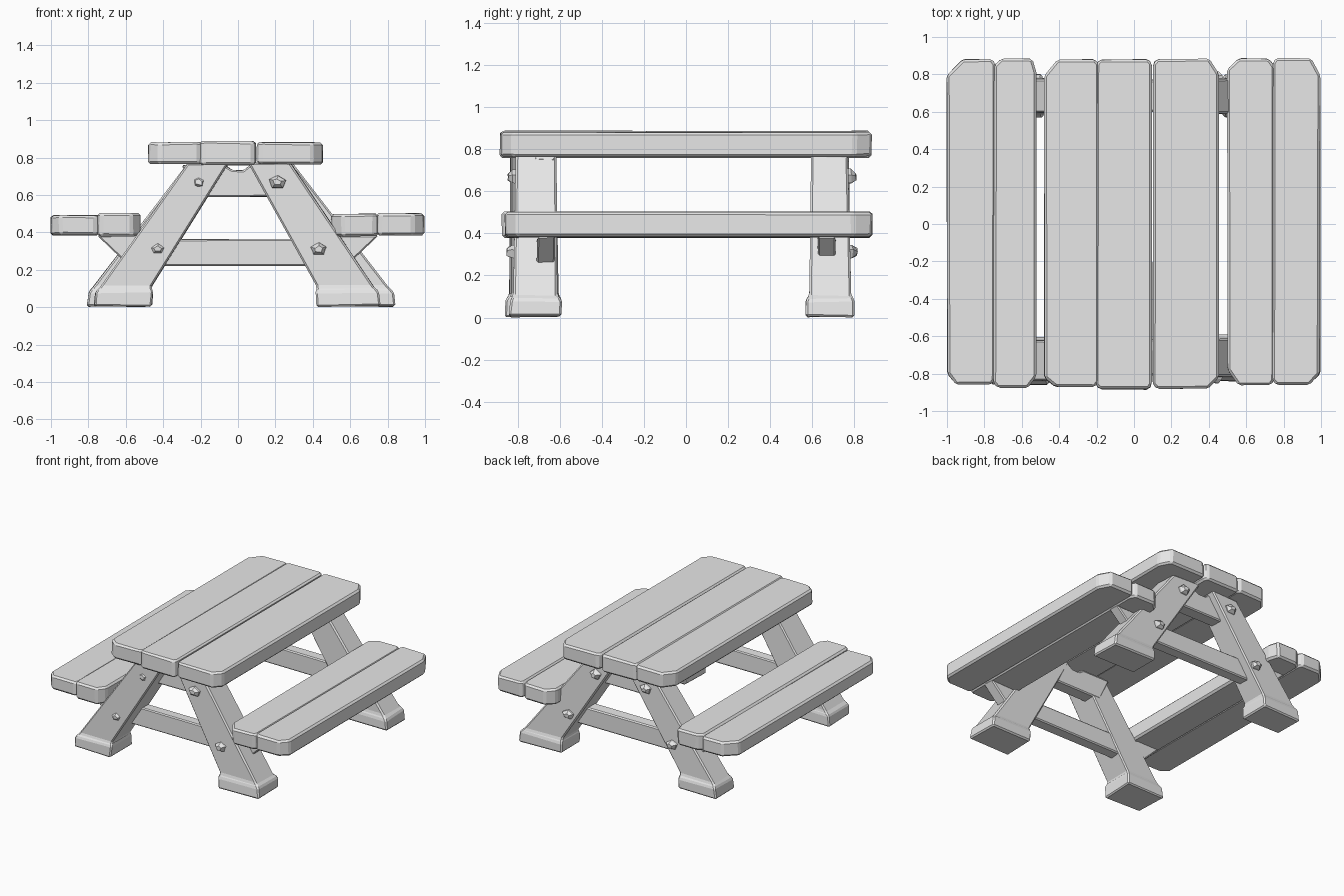
import bpy, bmesh, math, random
from mathutils import Vector

if "Cube" in bpy.data.objects:
    bpy.data.objects.remove(bpy.data.objects["Cube"])

random.seed(4)

wood = bpy.data.materials.new("pale grey wood")
wood.diffuse_color = (0.8, 0.8, 0.8, 1)
wood.use_nodes = True
wood.node_tree.nodes["Principled BSDF"].inputs["Base Color"].default_value = wood.diffuse_color


def loft(name, rings, bevel=0.012, jitter=0.004):
    """Skin a stack of equal-sized rings, cap it and chip the edges."""
    bm = bmesh.new()
    rows = []
    for ring in rings:
        rows.append([bm.verts.new(Vector(p) + Vector(
            [random.uniform(-jitter, jitter) for _ in range(3)])) for p in ring])
    n = len(rows[0])
    for a, b in zip(rows, rows[1:]):
        for i in range(n):
            j = (i + 1) % n
            bm.faces.new((a[i], a[j], b[j], b[i]))
    bm.faces.new(rows[0][::-1])
    bm.faces.new(rows[-1])
    bmesh.ops.recalc_face_normals(bm, faces=bm.faces)
    if bevel:
        edges = [e for e in bm.edges if e.calc_face_angle(0) > math.radians(20)]
        bmesh.ops.bevel(bm, geom=edges, offset=bevel, segments=1,
                        affect='EDGES', clamp_overlap=True)
    bmesh.ops.recalc_face_normals(bm, faces=bm.faces)
    me = bpy.data.meshes.new(name)
    bm.to_mesh(me)
    bm.free()
    me.materials.append(wood)
    ob = bpy.data.objects.new(name, me)
    bpy.context.collection.objects.link(ob)
    return ob


def plank(name, x0, x1, y0, y1, z0, z1, fl, fr, br, bl):
    """Board along y; each corner (front-left, ...) has its own (dx, dy) chamfer."""
    outline = [(x0, y0 + fl[1]), (x0 + fl[0], y0), (x1 - fr[0], y0), (x1, y0 + fr[1]),
               (x1, y1 - br[1]), (x1 - br[0], y1), (x0 + bl[0], y1), (x0, y1 - bl[1])]
    loft(name, [[(x, y, z) for x, y in outline] for z in (z0, z1)], 0.013, 0.003)


S = (0.02, 0.025)   # small corner chip

# table top: left pair nearly flush, right board separated by a groove
plank("table_top_left", -0.48, -0.19, -0.87, 0.88, 0.765, 0.882, (0.06, 0.05), S, S, (0.07, 0.09))
plank("table_top_middle", -0.204, 0.097, -0.885, 0.88, 0.76, 0.888, S, S, S, S)
plank("table_top_right", 0.102, 0.455, -0.88, 0.882, 0.765, 0.882, S, (0.06, 0.06), (0.05, 0.08), S)

# benches, two boards each
plank("left_bench_outer", -1.0, -0.742, -0.86, 0.88, 0.385, 0.492, (0.05, 0.06), S, S, (0.08, 0.09))
plank("left_bench_inner", -0.75, -0.52, -0.875, 0.885, 0.38, 0.502, S, (0.05, 0.06), (0.025, 0.08), (0.04, 0.04))
plank("right_bench_inner", 0.5, 0.75, -0.86, 0.885, 0.38, 0.498, (0.06, 0.08), S, (0.03, 0.04), (0.06, 0.06))
plank("right_bench_outer", 0.74, 0.995, -0.86, 0.885, 0.383, 0.502, S, (0.06, 0.06), (0.05, 0.09), S)


def leg(name, sx, foot, top, y0, y1):
    """Leaning leg with a slightly wider foot block; foot/top are (inner, outer) |x|."""
    def ring(z, a, b, grow):
        a, b = sx * a, sx * b
        return [(a, y0 - grow, z), (b, y0 - grow, z), (b, y1 + grow, z), (a, y1 + grow, z)]

    def at(z):
        t = (z - 0.09) / (0.77 - 0.09)
        return [f + (p - f) * t for f, p in zip(foot, top)]
    a, b = at(0.1)
    rings = [ring(0.004, foot[0], foot[1] + 0.01, 0.02),
             ring(0.085, foot[0] - 0.005, foot[1], 0.018),
             ring(0.105, a + 0.01, b - 0.015, 0.002),
             ring(0.77, top[0], top[1], -0.008)]
    loft(name, rings, 0.01)


leg("front_left_leg", -1, (0.46, 0.76), (0.05, 0.27), -0.84, -0.62)
leg("front_right_leg", 1, (0.42, 0.75), (0.055, 0.28), -0.82, -0.61)
leg("back_left_leg", -1, (0.49, 0.80), (0.05, 0.27), 0.59, 0.78)
leg("back_right_leg", 1, (0.48, 0.83), (0.055, 0.29), 0.59, 0.78)


def bar(name, profile, y0, y1):
    loft(name, [[(x, y, z) for x, z in profile] for y in (y0, y1)], 0.008)


def peg(name, x, y, z, sy):
    """Chunky wooden pin poking out of a leg face."""
    rings = []
    for r, d in ((0.05, -0.03), (0.045, 0.008), (0.022, 0.03)):
        rings.append([(x + r * math.cos(a), y + sy * d, z + r * 0.8 * math.sin(a))
                      for a in [i * math.tau / 5 + 0.3 for i in range(5)]])
    loft(name, rings, 0)


for end, sy in (("front", -1), ("back", 1)):
    # bench support with undercut ends, and brace under the top
    bar(end + "_bench_support", [(-0.75, 0.385), (-0.58, 0.222), (0.58, 0.222), (0.75, 0.385),
                                 (0.56, 0.385), (0.45, 0.362), (-0.45, 0.362), (-0.56, 0.385)],
        sy * 0.625, sy * 0.71)
    bar(end + "_top_brace", [(-0.30, 0.76), (-0.22, 0.59), (0.22, 0.59), (0.30, 0.76),
                             (0.07, 0.76), (0.03, 0.73), (-0.03, 0.73), (-0.07, 0.76)],
        sy * 0.62, sy * 0.72)
    for side, sx in (("left", -1), ("right", 1)):
        face = -0.815 if sy < 0 else 0.777
        peg(f"{end}_{side}_upper_peg", sx * 0.21, face, 0.67, sy)
        peg(f"{end}_{side}_lower_peg", sx * 0.43, face + sy * 0.006, 0.31, sy)
